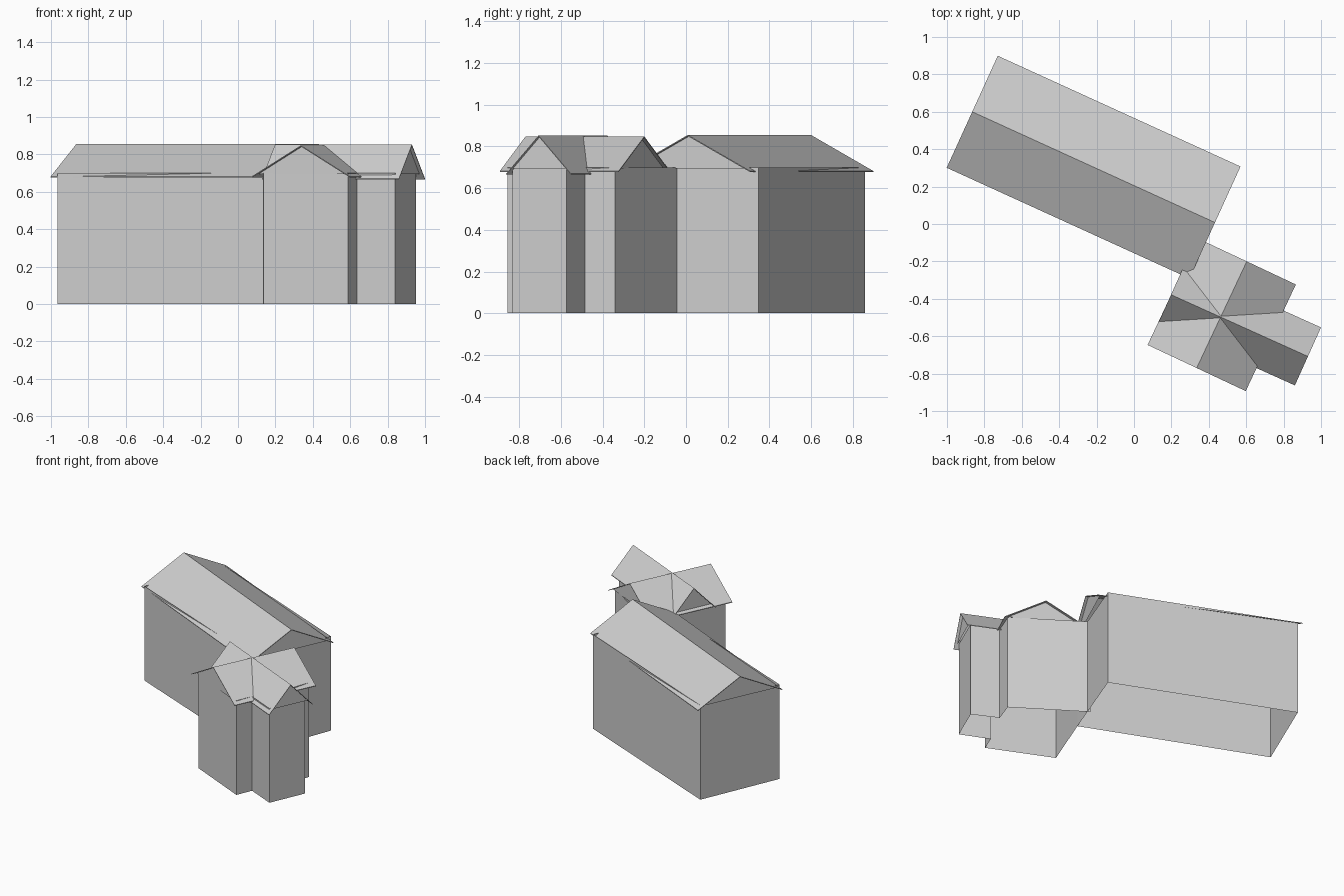
import bpy, bmesh
from mathutils import Vector

cube = bpy.data.objects.get("Cube")
if cube:
    bpy.data.objects.remove(cube, do_unlink=True)

grey = bpy.data.materials.new("light grey")
grey.use_nodes = True
colour = (0.62, 0.62, 0.62, 1)
grey.diffuse_color = colour
grey.node_tree.nodes["Principled BSDF"].inputs["Base Color"].default_value = colour

WALL_TOP = 0.7


def finish(name, bm):
    bmesh.ops.recalc_face_normals(bm, faces=bm.faces)
    mesh = bpy.data.meshes.new(name)
    bm.to_mesh(mesh)
    bm.free()
    mesh.materials.append(grey)
    obj = bpy.data.objects.new(name, mesh)
    bpy.context.collection.objects.link(obj)
    return obj


def walls(name, corners, closed):
    """Upright wall sheets along a footprint, open above and below."""
    bm = bmesh.new()
    columns = [[bm.verts.new((x, y, z)) for z in (0, WALL_TOP)] for x, y in corners]
    following = columns[1:] + (columns[:1] if closed else [])
    for (a, b), (c, d) in zip(columns, following):
        bm.faces.new((a, c, d, b))
    return finish(name, bm)


def gable_roof(name, start, end, half, ridge, eave, thick=0.005, inset=0.02):
    """Thin chevron swept along the ridge, and a gable panel under each end."""
    a, b = Vector((*start, 0)), Vector((*end, 0))
    along = (b - a).normalized()
    side = along.cross(Vector((0, 0, 1))) * half
    up = Vector((0, 0, 1))

    bm = bmesh.new()
    section = [(-1, eave), (0, ridge), (1, eave),
               (1, eave - thick), (0, ridge - thick), (-1, eave - thick)]
    rings = [[bm.verts.new(p + side * s + up * z) for s, z in section] for p in (a, b)]
    for i in range(6):
        j = (i + 1) % 6
        bm.faces.new((rings[0][i], rings[0][j], rings[1][j], rings[1][i]))
    for ring in rings:
        bm.faces.new((ring[0], ring[1], ring[4], ring[5]))
        bm.faces.new((ring[1], ring[2], ring[3], ring[4]))
    finish(name + "_roof", bm)

    bm = bmesh.new()
    peak = ridge - thick
    base = WALL_TOP - 0.005
    reach = (peak - base) / (ridge - eave)
    for p in (a + along * inset, b - along * inset):
        bm.faces.new([bm.verts.new(p + side * s + up * z)
                      for s, z in ((-reach, base), (reach, base), (0, peak))])
    finish(name + "_gables", bm)


# Long hall: front left, front right, back right, back left
walls("hall_walls", [(-0.965, 0.28), (0.3, -0.235), (0.52, 0.347), (-0.718, 0.858)], True)

# Cross-shaped wing, starting and ending against the hall
walls("wing_walls", [(0.3, -0.235), (0.135, -0.655), (0.587, -0.857), (0.635, -0.742),
                     (0.84, -0.832), (0.952, -0.574), (0.772, -0.485),
                     (0.823, -0.341), (0.355, -0.031)], False)

# Roofs with their gables
gable_roof("hall", (-0.865, 0.6), (0.433, 0.008), 0.329, 0.855, 0.682)
gable_roof("wing_long", (0.198, -0.378), (0.93, -0.708), 0.17, 0.853, 0.67)
gable_roof("wing_cross", (0.603, -0.2), (0.335, -0.77), 0.29, 0.848, 0.682)
